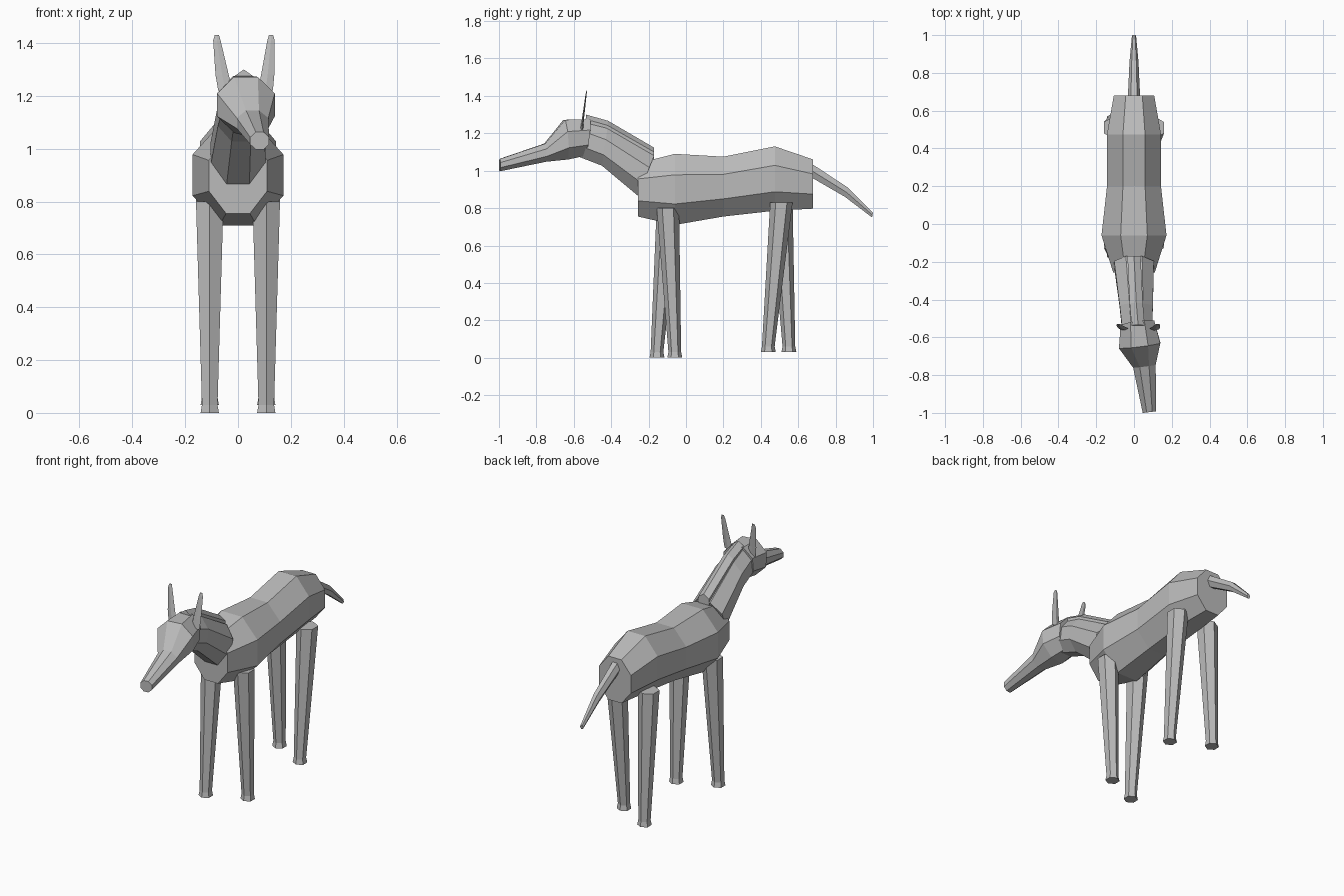
import bpy
import bmesh
from math import cos, sin, radians
from mathutils import Vector

cube = bpy.data.objects.get("Cube")
if cube:
    bpy.data.objects.remove(cube, do_unlink=True)

grey = bpy.data.materials.new("plain grey")
grey.use_nodes = True
grey.diffuse_color = (0.5, 0.5, 0.5, 1)
grey.node_tree.nodes["Principled BSDF"].inputs["Base Color"].default_value = (0.5, 0.5, 0.5, 1)

# Cross-sections in (sideways, upward) units
OCTAGON = [(0.41, 1), (1, 0.41), (1, -0.41), (0.41, -1),
           (-0.41, -1), (-1, -0.41), (-1, 0.41), (-0.41, 1)]
RIDGED_HEX = [(0, 1), (1, 0.5), (1, -0.5), (0, -1), (-1, -0.5), (-1, 0.5)]
FLAT_HEX = [(0.5, 1), (1, 0), (0.5, -1), (-0.5, -1), (-1, 0), (-0.5, 1)]
DIAMOND = [(0, 1), (1, 0), (0, -1), (-1, 0)]


def loft(name, profile, rings, yaw=0):
    """Skin rings of (centre x, half width, upper (y, z), lower (y, z))."""
    bm = bmesh.new()
    side = Vector((cos(radians(yaw)), sin(radians(yaw)), 0))
    loops = []
    for x, width, upper, lower in rings:
        a, b = Vector((x, *upper)), Vector((x, *lower))
        mid, half = (a + b) / 2, (a - b) / 2
        loops.append([bm.verts.new(mid + side * width * u + half * v) for u, v in profile])
    n = len(profile)
    for p, q in zip(loops, loops[1:]):
        for i in range(n):
            j = (i + 1) % n
            bm.faces.new((p[i], p[j], q[j], q[i]))
    bm.faces.new(loops[0])
    bm.faces.new(loops[-1])
    bmesh.ops.recalc_face_normals(bm, faces=bm.faces)
    mesh = bpy.data.meshes.new(name)
    bm.to_mesh(mesh)
    bm.free()
    mesh.materials.append(grey)
    obj = bpy.data.objects.new(name, mesh)
    bpy.context.collection.objects.link(obj)
    return obj


# Trunk, from chest to rump
loft("body", OCTAGON, [
    (0, 0.11, (-0.257, 1.04), (-0.257, 0.755)),
    (0, 0.172, (-0.06, 1.09), (-0.06, 0.71)),
    (0, 0.143, (0.2, 1.075), (0.2, 0.755)),
    (0, 0.143, (0.475, 1.13), (0.475, 0.786)),
    (0, 0.107, (0.68, 1.06), (0.68, 0.797)),
])

# Neck, bending slightly to one side
loft("neck", OCTAGON, [
    (0, 0.105, (-0.17, 1.08), (-0.257, 0.866)),
    (0.012, 0.088, (-0.42, 1.225), (-0.45, 1.027)),
    (0.016, 0.08, (-0.52, 1.26), (-0.575, 1.075)),
])

# Ridge of hair along the neck
loft("mane", RIDGED_HEX, [
    (0, 0.035, (-0.17, 1.123), (-0.17, 1.03)),
    (0.012, 0.035, (-0.417, 1.267), (-0.43, 1.17)),
    (0.022, 0.035, (-0.535, 1.3), (-0.54, 1.2)),
])

# Head and muzzle, turned with the neck
loft("head", OCTAGON, [
    (0.018, 0.09, (-0.515, 1.275), (-0.54, 1.08)),
    (0.03, 0.11, (-0.65, 1.272), (-0.635, 1.06)),
    (0.055, 0.06, (-0.755, 1.145), (-0.75, 1.048)),
    (0.082, 0.036, (-0.996, 1.063), (-0.996, 0.997)),
], yaw=7)

# Upright blade-like ears
for name, base, tip in (("right_ear", -0.047, -0.08), ("left_ear", 0.104, 0.125)):
    loft(name, DIAMOND, [
        (base, 0.028, (-0.55, 1.22), (-0.565, 1.22)),
        (base * 0.6 + tip * 0.4, 0.025, (-0.545, 1.28), (-0.556, 1.28)),
        (tip, 0.014, (-0.531, 1.41), (-0.537, 1.41)),
        (tip, 0.008, (-0.528, 1.43), (-0.532, 1.43)),
    ])

# Drooping tail
loft("tail", FLAT_HEX, [
    (0, 0.033, (0.66, 1.045), (0.66, 0.97)),
    (0, 0.024, (0.865, 0.91), (0.85, 0.86)),
    (0, 0.011, (1.0, 0.775), (0.995, 0.75)),
])


# Tapered legs in a walking pose, each ending in a flared hoof
def leg(name, x, top_y, foot_y, ground):
    stations = ((top_y, 0.8, 0.06), (foot_y, 0.03, 0.034), (foot_y, 0, 0.04))
    loft(name, RIDGED_HEX, [
        (x, r * 0.866, (y + r, z + ground), (y - r, z + ground)) for y, z, r in stations])


for side, x, front_foot, hind_foot in (("left", 0.107, -0.06, 0.44), ("right", -0.107, -0.155, 0.55)):
    leg(f"front_{side}_leg", x, -0.097, front_foot, 0)
    leg(f"hind_{side}_leg", x, 0.51, hind_foot, 0.03)
